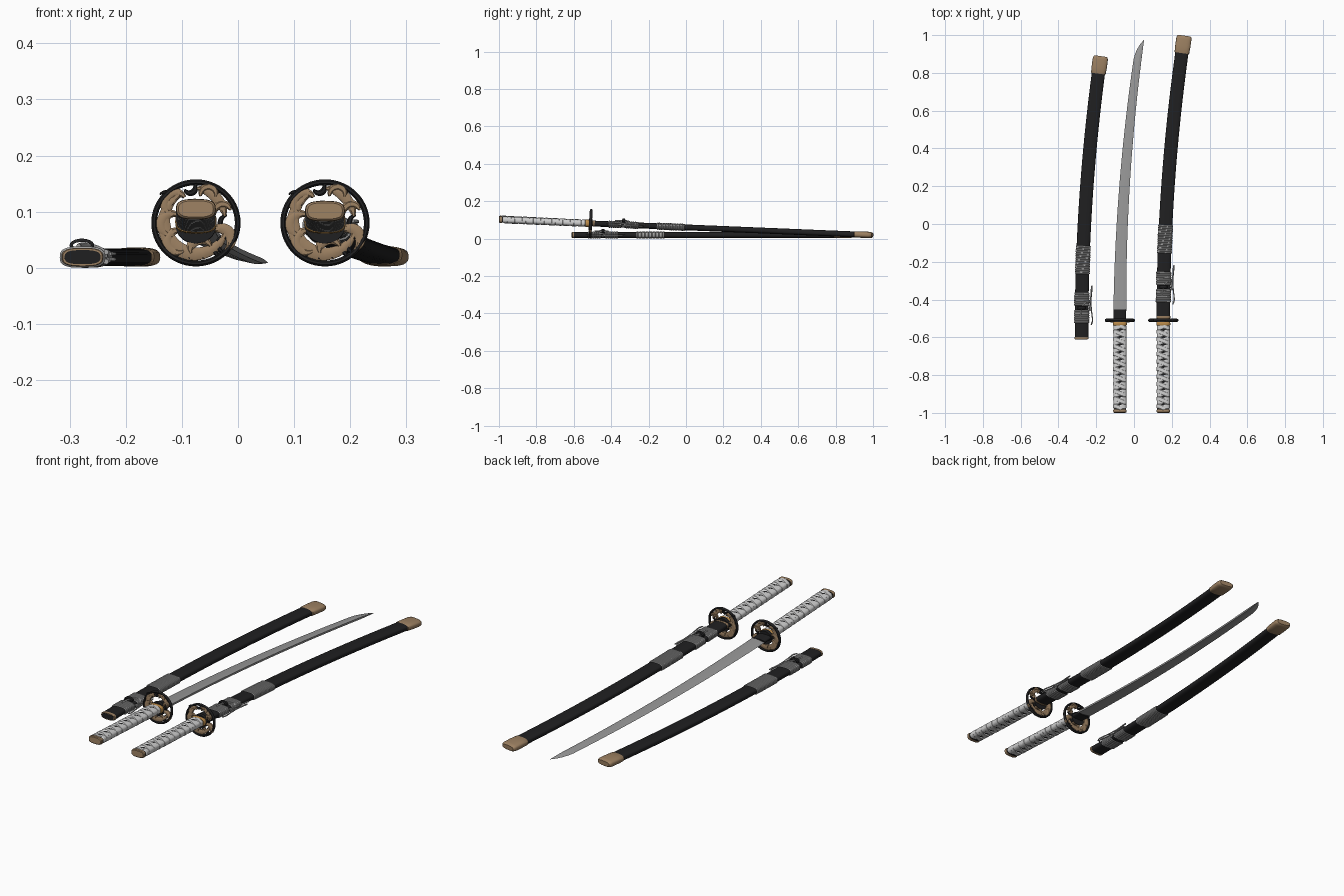
import bpy, bmesh, math
from mathutils import Matrix, Vector

if "Cube" in bpy.data.objects:
    bpy.data.objects.remove(bpy.data.objects["Cube"])


def material(name, rgb):
    m = bpy.data.materials.new(name)
    m.diffuse_color = (*rgb, 1)
    m.use_nodes = True
    m.node_tree.nodes["Principled BSDF"].inputs["Base Color"].default_value = m.diffuse_color
    return m


BLACK = material("black_lacquer", (0.014, 0.014, 0.015))
TAN = material("antique_bronze", (0.33, 0.215, 0.12))
GOLD = material("gold_collar", (0.50, 0.26, 0.07))
WRAP = material("pale_grip_wrap", (0.62, 0.62, 0.62))
CORD = material("grey_cord", (0.36, 0.36, 0.36))
STEEL = material("steel", (0.31, 0.31, 0.31))


def loft(name, rings, mat, M, loop=False, angle=35):
    """Skin a list of closed cross-sections."""
    bm = bmesh.new()
    vs = [[bm.verts.new(p) for p in r] for r in rings]
    n = len(vs[0])
    pairs = list(zip(vs, vs[1:])) + ([(vs[-1], vs[0])] if loop else [])
    for a, b in pairs:
        for i in range(n):
            bm.faces.new((a[i], a[(i + 1) % n], b[(i + 1) % n], b[i]))
    if not loop:
        bm.faces.new(vs[0])
        bm.faces.new(vs[-1])
    bmesh.ops.recalc_face_normals(bm, faces=bm.faces)
    me = bpy.data.meshes.new(name)
    bm.to_mesh(me)
    bm.free()
    me.materials.append(mat)
    me.shade_smooth()
    me.set_sharp_from_angle(angle=math.radians(angle))
    ob = bpy.data.objects.new(name, me)
    ob.matrix_world = M
    bpy.context.collection.objects.link(ob)
    return ob


BEND = 0.049


def on_curve(u, x, z):
    """Point at distance u from the guard, offset x across the curved centre line."""
    k = max(u, 0)
    s = 2 * BEND * k
    l = math.hypot(1, s)
    return (BEND * k * k + x / l, u - x * s / l, z)


def section(w, t, n=32, p=0.68):
    """Rounded-rectangle outline, starting at the top centre."""
    pts = []
    for i in range(n):
        a = math.pi / 2 - 2 * math.pi * i / n
        c, s = math.cos(a), math.sin(a)
        if abs(c) < 1e-6:
            c = 0
        if abs(s) < 1e-6:
            s = 0
        pts.append((math.copysign(abs(c) ** p, c) * w, math.copysign(abs(s) ** p, s) * t))
    return pts


def tube(name, stations, mat, M):
    return loft(name, [[on_curve(u, x, z) for x, z in section(w, t)] for u, w, t in stations], mat, M)


def cord(name, pts, r, mat, M):
    cu = bpy.data.curves.new(name, 'CURVE')
    cu.dimensions = '3D'
    cu.bevel_depth = r
    cu.bevel_resolution = 2
    cu.use_fill_caps = True
    sp = cu.splines.new('NURBS')
    sp.points.add(len(pts) - 1)
    for q, p in zip(sp.points, pts):
        q.co = (*p, 1)
    sp.use_endpoint_u = True
    sp.resolution_u = 6
    cu.materials.append(mat)
    ob = bpy.data.objects.new(name, cu)
    ob.matrix_world = M
    bpy.context.collection.objects.link(ob)


def ridged_band(name, u0, u1, n, w, t, M):
    """Cord wound n times around the sheath."""
    st = []
    d = (u1 - u0) / n
    for i in range(n):
        for f, k in ((0.02, -0.003), (0.25, 0), (0.75, 0), (0.98, -0.003)):
            st.append((u0 + d * (i + f), w + k, t + k))
    tube(name, st, CORD, M)


def sheath(tag, M):
    tube(tag + "_sheath_body", [(0.022 + 1.4 * i / 24, 0.036 - 0.001 * i / 24, 0.0155) for i in range(25)], BLACK, M)
    tube(tag + "_sheath_mouth", [(0.01, 0.035, 0.0155), (0.012, 0.037, 0.0165), (0.022, 0.037, 0.0165)], TAN, M)
    tube(tag + "_mouth_opening", [(0.0092, 0.032, 0.0125), (0.0105, 0.032, 0.0125)], BLACK, M)
    tube(tag + "_sheath_tip", [(1.415, 0.036, 0.0155), (1.418, 0.039, 0.0165), (1.45, 0.0405, 0.017),
                               (1.49, 0.0405, 0.017), (1.503, 0.038, 0.015), (1.508, 0.033, 0.011)], TAN, M)
    ridged_band(tag + "_upper_binding", 0.355, 0.505, 16, 0.0395, 0.019, M)
    ridged_band(tag + "_cord_wrap_a", 0.095, 0.165, 6, 0.0405, 0.019, M)
    ridged_band(tag + "_cord_wrap_b", 0.187, 0.257, 6, 0.0405, 0.019, M)
    # cord eyelet knob on top of the sheath
    rings = []
    for i in range(24):
        a = 2 * math.pi * i / 24
        c, s = math.cos(a), math.sin(a)
        rings.append([((0.019 + d) * c, 0.176 + e, 0.021 + (0.009 + d) * s)
                      for d, e in ((-0.003, -0.009), (0.003, -0.006), (0.003, 0.006), (-0.003, 0.009))])
    loft(tag + "_cord_eyelet", rings, BLACK, M, loop=True)
    # knotted cord hanging along the side
    cord(tag + "_eyelet_cord", [(-0.006, 0.13, 0.02), (-0.004, 0.16, 0.022), (0.002, 0.18, 0.022),
                                (0.02, 0.21, 0.021), (0.045, 0.21, 0.01), (0.048, 0.2, -0.004)], 0.004, CORD, M)
    for k, z in enumerate((0.006, -0.004)):
        cord(tag + "_side_cord_%d" % k,
             [(0.046, 0.21 - 0.03 * k, z), (0.056, 0.27, z), (0.058, 0.31 - 0.02 * k, z), (0.05, 0.26, z),
              (0.05, 0.19, z), (0.056, 0.13, z), (0.061, 0.1, z), (0.05, 0.085 + 0.01 * k, z)], 0.003, CORD, M)
    cord(tag + "_side_knot", [(0.043, 0.16, 0.009), (0.053, 0.18, 0.008), (0.05, 0.2, -0.006), (0.043, 0.17, -0.008)],
         0.005, CORD, M)


def curl(name, cx, cz, r0, r1, a0, a1, w, mat, M, depth=0.006):
    """Tapered scroll plate; units are guard radii and degrees."""
    R, n, rings = 0.08, 18, []
    for i in range(n + 1):
        t = i / n
        a = math.radians(a0 + (a1 - a0) * t)
        r = r0 + (r1 - r0) * t
        h = w * math.sin(math.pi * (0.06 + 0.9 * t)) ** 0.7
        rings.append([(R * (cx + (r + d * h) * math.cos(a)), y, R * (cz + (r + d * h) * math.sin(a)))
                      for d, y in ((-1, -depth * .6), (-.5, -depth), (.5, -depth), (1, -depth * .6),
                                   (1, depth * .6), (.5, depth), (-.5, depth), (-1, depth * .6))])
    loft(name, rings, mat, M)


# openwork scrolls: centre x, z, start/end radius, start/end angle, half width
BRONZE_SCROLLS = [
    (0, 0, .72, .70, 118, 345, .16), (0, 0, .76, .66, 88, 12, .12),
    (-.42, .42, .22, .30, 40, 250, .12), (-.52, -.05, .24, .26, 60, 270, .12),
    (-.38, -.45, .28, .22, 80, 300, .12), (.08, -.62, .26, .20, 20, 200, .12),
    (.52, -.38, .24, .28, 130, -60, .13), (.62, .22, .22, .16, 200, 20, .09),
    (.3, .62, .2, .14, 190, -20, .09)]
BLACK_SCROLLS = [
    (-.12, .78, .14, .1, 200, 400, .07), (.12, .74, .13, .16, -30, 170, .06),
    (.66, -.52, .2, .15, 30, 260, .07), (.72, .0, .16, .2, 100, 290, .06),
    (-.7, .5, .2, .16, -60, 130, .06), (.3, -.78, .18, .14, -20, 190, .06),
    (-.3, -.82, .16, .14, 0, 170, .06)]


def hilt(tag, M):
    # guard rim, scrolls and centre plate
    rings = []
    for i in range(56):
        a = 2 * math.pi * i / 56
        rings.append([((0.0745 + 0.0055 * math.cos(b)) * math.cos(a), 0.008 * math.sin(b),
                       (0.0725 + 0.0055 * math.cos(b)) * math.sin(a) - 0.001)
                      for b in [math.pi * j / 4 + math.pi / 8 for j in range(8)]])
    loft(tag + "_guard_rim", rings, BLACK, M, loop=True, angle=50)
    for k, s in enumerate(BRONZE_SCROLLS):
        curl("%s_guard_bronze_scroll_%d" % (tag, k), *s, TAN, M, 0.006 + 0.0002 * k)
    for k, s in enumerate(BLACK_SCROLLS):
        curl("%s_guard_black_scroll_%d" % (tag, k), *s, BLACK, M, 0.0053)
    loft(tag + "_guard_centre",
         [[(0.036 * math.cos(a), y, 0.032 * math.sin(a) - 0.006) for a in [math.pi * i / 16 for i in range(32)]]
          for y in (-0.009, 0.009)], BLACK, M)
    # grip: collar, core, pommel
    tube(tag + "_grip_collar", [(-0.027, 0.035, 0.019), (-0.024, 0.037, 0.0205), (-0.014, 0.037, 0.0205),
                                (-0.009, 0.035, 0.019)], GOLD, M)
    tube(tag + "_grip_core", [(-0.485, 0.032, 0.0155), (-0.02, 0.032, 0.0165)], BLACK, M)
    tube(tag + "_pommel", [(-0.49, 0.031, 0.0145), (-0.487, 0.0345, 0.0175), (-0.478, 0.0355, 0.0185),
                           (-0.474, 0.034, 0.017)], TAN, M)
    # two mirrored ribbons cross on the faces and leave diamond gaps
    P, hw, n, turns = 0.0395, 0.0143, 40, 11
    inner = section(0.0315, 0.0155, n, 0.75)
    for side in (1, -1):
        lift = 0.003 if side > 0 else 0.0037
        outer = section(0.0315 + lift, 0.0155 + lift, n, 0.75)
        rings = []
        for k in range(n * turns + 1):
            (x, z), (X, Z) = inner[k % n], outer[k % n]
            f = max(-1, min(1, x / 0.022))
            ph = f / 4 if z >= 0 else 0.5 - f / 4
            if k % n > n / 2 and z >= 0:
                ph += 1
            u = -0.465 + P * (k // n + ph)
            rings.append([(side * x, u - hw, z), (side * X, u - hw * .65, Z),
                          (side * X, u + hw * .65, Z), (side * x, u + hw, z)])
        loft("%s_grip_ribbon_%s" % (tag, "right" if side > 0 else "left"), rings, WRAP, M, angle=30)


def blade(tag, M):
    tube(tag + "_blade_collar", [(0.006, 0.034, 0.011), (0.058, 0.0335, 0.009)], BLACK, M)
    st = [(0.05 + 1.33 * i / 20, -0.034 + 0.013 * i / 20, 0.034 - 0.013 * i / 20) for i in range(21)]
    st += [(1.41, -0.017, 0.0208), (1.44, -0.008, 0.0205), (1.465, 0.003, 0.0202), (1.488, 0.0185, 0.02)]
    rings = []
    for u, e, s in st:
        t = 0.0065 * min(1, (s - e) / 0.04)
        m = e + (s - e) * 0.68
        rings.append([on_curve(u, x, z) for x, z in ((e, 0), (m, t), (s, t * .7), (s, -t * .7), (m, -t))])
    loft(tag + "_blade", rings, STEEL, M, angle=20)


def placed(x, y, z, slope=0, turn=0):
    return Matrix.Translation((x, y, z)) @ Matrix.Rotation(turn, 4, 'Z') @ Matrix.Rotation(-slope, 4, 'X')


drawn = placed(-0.075, -0.51, 0.081, 0.0485)
hilt("drawn_sword", drawn)
blade("drawn_sword", drawn)

stowed = placed(0.155, -0.51, 0.081, 0.0413)
hilt("stowed_sword", stowed)
sheath("stowed_sword", stowed)

sheath("empty", placed(-0.277, -0.62, 0.019, 0, 0.007))
